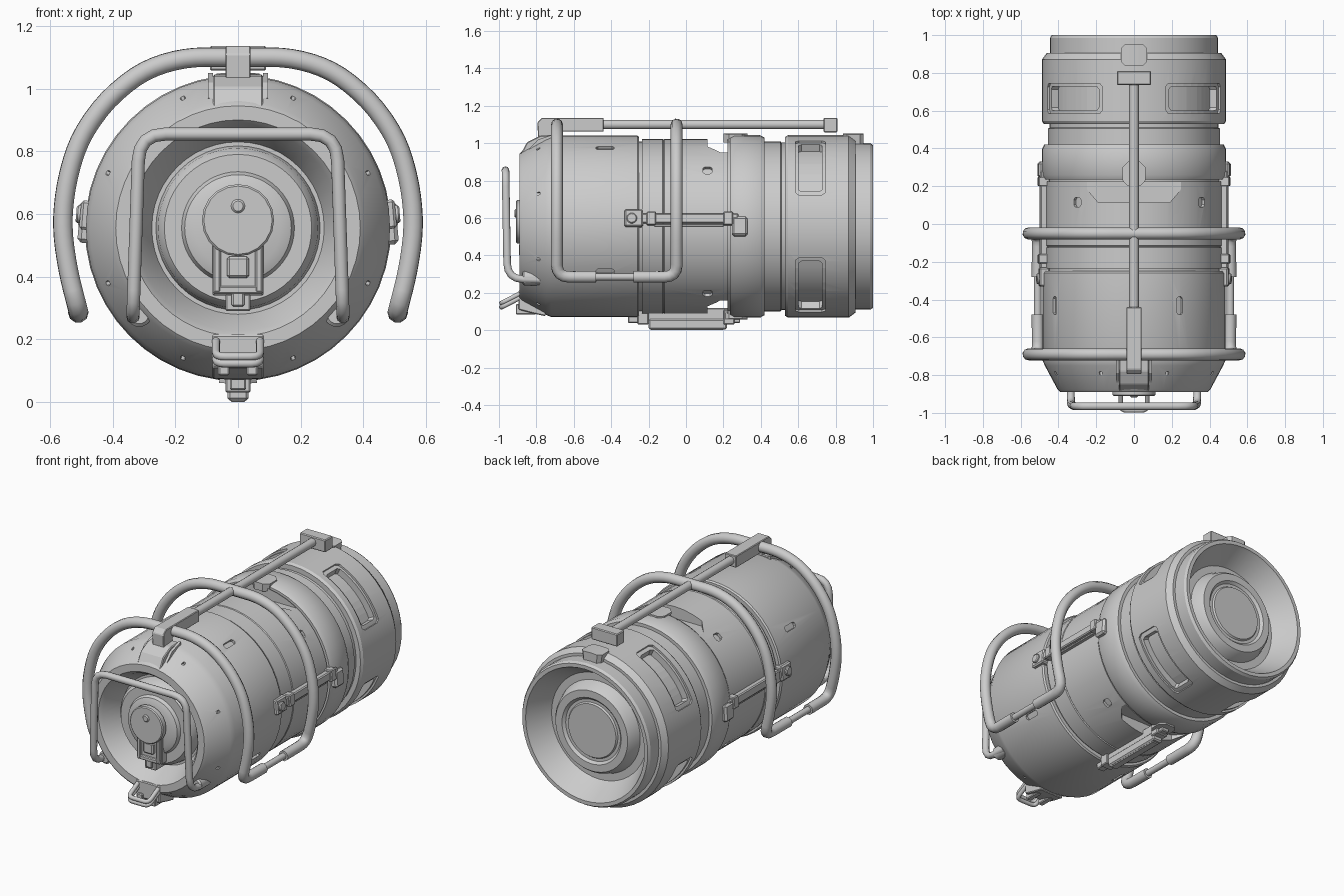
import bpy, bmesh
from math import sin, cos, pi, radians
from mathutils import Vector, Matrix

if "Cube" in bpy.data.objects:
    bpy.data.objects.remove(bpy.data.objects["Cube"])

CZ = 0.555  # height of the canister axis


def make(name, verts, faces, bevel=0, matrix=None):
    bm = bmesh.new()
    vs = [bm.verts.new(v) for v in verts]
    for f in faces:
        bm.faces.new([vs[i] for i in f])
    bmesh.ops.recalc_face_normals(bm, faces=bm.faces)
    if bevel:
        bmesh.ops.bevel(bm, geom=bm.edges[:], offset=bevel, segments=1, affect='EDGES')
    me = bpy.data.meshes.new(name)
    bm.to_mesh(me)
    bm.free()
    if matrix:
        me.transform(matrix)
    ob = bpy.data.objects.new(name, me)
    bpy.context.collection.objects.link(ob)
    return ob


def select(ob):
    bpy.ops.object.select_all(action='DESELECT')
    ob.select_set(True)
    bpy.context.view_layer.objects.active = ob


def smooth(ob, angle=32):
    select(ob)
    bpy.ops.object.shade_smooth_by_angle(angle=radians(angle))
    return ob


def prism(name, pts, lo, hi, axis, bevel=0):
    n = len(pts)
    co = (lambda p, t: (t, p[0], p[1])) if axis == 'X' else (lambda p, t: (p[0], p[1], t))
    verts = [co(p, t) for t in (lo, hi) for p in pts]
    faces = [range(n), range(n, 2 * n)] + [(i, (i + 1) % n, n + (i + 1) % n, n + i) for i in range(n)]
    return make(name, verts, faces, bevel)


def box(name, x0, x1, y0, y1, z0, z1, bevel=0.005, matrix=None):
    verts = [(x, y, z) for z in (z0, z1) for x, y in ((x0, y0), (x1, y0), (x1, y1), (x0, y1))]
    faces = [(0, 1, 2, 3), (4, 5, 6, 7)] + [(i, (i + 1) % 4, 4 + (i + 1) % 4, 4 + i) for i in range(4)]
    return make(name, verts, faces, bevel, matrix)


def lathe(name, prof, seg=24, x=0, z=CZ, matrix=None):
    """Solid of revolution about y; prof is (y, r) from axis to axis."""
    verts, rings, faces = [], [], []
    for y, r in prof:
        k = 1 if r == 0 else seg
        rings.append([len(verts) + i for i in range(k)])
        verts += [(x + r * cos(2 * pi * i / seg), y, z + r * sin(2 * pi * i / seg)) for i in range(k)]
    for a, b in zip(rings, rings[1:]):
        for i in range(seg):
            f = [a[i % len(a)], a[(i + 1) % len(a)], b[(i + 1) % len(b)], b[i % len(b)]]
            faces.append(list(dict.fromkeys(f)))
    return smooth(make(name, verts, faces, 0, matrix))


def disc(name, y0, y1, r, x=0, z=CZ, c=0.006, matrix=None):
    return lathe(name, [(y0, 0), (y0, r - c), (y0 + c, r), (y1, r), (y1, 0)], 20, x, z, matrix)


def arc_box(name, y0, y1, r0, r1, a0, a1, c=0.0, steps=8):
    """Block wrapped round the body axis, with clipped corners of size c."""
    d = c / r1 * 180 / pi
    angs = [a0] + [a0 + d + (a1 - a0 - 2 * d) * i / steps for i in range(steps + 1)] + [a1] if c else \
        [a0 + (a1 - a0) * i / steps for i in range(steps + 1)]
    verts, faces = [], []
    for i, a in enumerate(angs):
        k = c if i in (0, len(angs) - 1) else 0
        t = radians(a)
        verts += [(r * cos(t), y, CZ + r * sin(t)) for y, r in ((y0 + k, r0), (y1 - k, r0), (y1 - k, r1), (y0 + k, r1))]
    for i in range(len(angs) - 1):
        faces += [(4 * i + j, 4 * i + (j + 1) % 4, 4 * i + 4 + (j + 1) % 4, 4 * i + 4 + j) for j in range(4)]
    e = len(verts) - 4
    return make(name, verts, faces + [(0, 1, 2, 3), (e, e + 1, e + 2, e + 3)])


def tube(name, pts, radius, fillet=0.0):
    """Round bar along pts with rounded corners."""
    P = [Vector(p) for p in pts]
    path = [P[0]]
    for a, b, c in zip(P, P[1:], P[2:]):
        k = min(fillet, (a - b).length * 0.48, (c - b).length * 0.48)
        s, e = b + (a - b).normalized() * k, b + (c - b).normalized() * k
        path += [s * (1 - t) ** 2 + b * 2 * t * (1 - t) + e * t * t for t in (0, .25, .5, .75, 1)]
    path.append(P[-1])
    cu = bpy.data.curves.new(name, 'CURVE')
    cu.dimensions, cu.bevel_depth, cu.bevel_resolution, cu.use_fill_caps = '3D', radius, 3, True
    sp = cu.splines.new('POLY')
    sp.points.add(len(path) - 1)
    for q, p in zip(sp.points, path):
        q.co = (*p, 1)
    ob = bpy.data.objects.new(name, cu)
    bpy.context.collection.objects.link(ob)
    select(ob)
    bpy.ops.object.convert(target='MESH')
    return smooth(bpy.context.object, 40)


def cut(ob, cutters):
    select(cutters[0])
    for c in cutters:
        c.select_set(True)
    bpy.ops.object.join()
    cutter = bpy.context.object
    m = ob.modifiers.new('cut', 'BOOLEAN')
    m.operation, m.solver, m.object = 'DIFFERENCE', 'EXACT', cutter
    select(ob)
    bpy.ops.object.modifier_apply(modifier='cut')
    bpy.data.objects.remove(cutter)


# canister body: front bowl and hub, outer shell sections, rear recess and hub
body = lathe('canister_body', [
    (-.86, 0), (-.86, .135), (-.845, .17), (-.825, .18), (-.825, .235), (-.80, .255), (-.75, .262), (-.75, .275),
    (-.87, .328), (-.89, .345), (-.89, .39), (-.875, .405), (-.75, .472), (-.72, .485), (-.26, .485), (-.25, .478),
    (-.25, .455), (-.235, .455), (-.235, .468), (-.125, .468), (-.12, .463), (-.115, .468), (.225, .468),
    (.225, .455), (.235, .455), (.235, .475), (.26, .488), (.395, .488), (.42, .475), (.42, .455), (.505, .455),
    (.51, .448), (.53, .448), (.53, .478), (.545, .488), (.87, .488), (.905, .462), (.905, .445), (.985, .445),
    (1, .435), (1, .412), (.985, .405), (.86, .33), (.86, .285), (.915, .265), (.935, .25), (.935, .205),
    (.92, .19), (.92, .172), (.93, .165), (.93, 0)], 48)

# recesses: windows, small slots, fixing holes, top and bottom notches
cuts = []
for q in (0, 90, 180, 270):
    cuts.append(arc_box('cut', .585, .745, .476, .6, q + 20, q + 70, .02))
    cuts.append(arc_box('cut', .09, .14, .45, .6, q + 37, q + 43, .012, 2))
    cuts.append(arc_box('cut', -.48, -.385, .47, .6, q + 58, q + 62, .01, 2))
    for a in (23, 67):
        cuts.append(arc_box('cut', -.80, -.78, .44, .6, q + a - 1, q + a + 1, .004, 2))
notch = [(-.26, .222), (-.255, .19), (-.19, .115), (.19, .115), (.255, .19), (.26, .222)]
cuts.append(prism('cut', notch, .95, 1.2, 'Z'))
cuts.append(prism('cut', notch, -.1, .16, 'Z'))
cut(body, cuts)
cut(body, [arc_box('cut', .602, .728, .435, .6, q + 23, q + 67, .015) for q in (0, 90, 180, 270)])
smooth(body)

# tabs bridging the notches and rear top plate
for a in (90, 270):
    arc_box('ring_tab', .20, .33, .45, .497, a - 7, a + 7, .03, 4)
arc_box('rear_plate', .84, .95, .44, .497, 82, 98, .02, 4)

# protective hoops, with ends bent towards each other, and links
half = [(.17, 1.1), (.3, 1.06), (.42, .965), (.51, .835), (.55, .69), (.562, .56), (.543, .42), (.508, .285)]
for name, y, end in (('front_hoop', -.69, -.48), ('middle_hoop', -.05, -.28)):
    right = [(x, y, z) for x, z in half] + [(.51, end, .285)]
    left = [(-x, yy, z) for x, yy, z in reversed(right)]
    tube(name, left + right, .032, .085)
for s in (-1, 1):
    tube('hoop_link', [(s * .51, -.5, .285), (s * .51, -.26, .285)], .02)

# spine bar with end blocks and the front bracket on the cone
tube('spine_bar', [(0, -.7, 1.1), (0, .78, 1.1)], .026)
box('spine_rear_block', -.09, .09, .735, .81, 1.058, 1.136)
prism('spine_front_block', [(-.79, 1.02), (-.795, 1.11), (-.77, 1.136), (-.44, 1.136), (-.44, 1.062),
                            (-.7, 1.062), (-.7, 1.02)], -.04, .04, 'X', .004)
prism('front_bracket', [(-.70, .98), (-.70, 1.045), (-.78, 1.04), (-.85, 1.005), (-.885, .94), (-.875, .92),
                        (-.75, .92)], -.08, .08, 'X', .005)
for s in (-1, 1):
    prism('bracket_cheek', [(-.70, .98), (-.70, 1.05), (-.79, 1.02), (-.84, .97), (-.8, .95)],
          s * .087 - .008, s * .087 + .008, 'X')

# front handle and its sockets
side = [(.335, -.78, .27), (.335, -.955, .275), (.315, -.965, .855)]
tube('front_handle', side + [(-x, y, z) for x, y, z in reversed(side)], .021, .085)
for s in (-1, 1):
    lathe('handle_socket', [(-.875, 0), (-.875, .03), (-.865, .04), (-.78, .04), (-.78, 0)], 20, s * .315, .28)

# front valve: round cap with bolt, latch housing below
disc('valve_cap', -.91, -.875, .115, 0, .58)
disc('valve_stem', -.885, -.84, .09, 0, .58)
disc('valve_bolt', -.918, -.90, .022, 0, .625)
box('valve_plate', -.082, .082, -.87, -.77, .34, .55)
for s in (-1, 1):
    box('valve_rail', s * .067 - .012, s * .067 + .012, -.89, -.82, .35, .52)
box('valve_lower_bar', -.08, .08, -.888, -.82, .345, .37)
box('valve_button', -.035, .035, -.893, -.85, .395, .465, .008)
box('valve_catch', -.04, .04, -.87, -.74, .29, .345)
box('valve_catch_pin', -.02, .02, -.885, -.80, .305, .355)

# bottom front bracket and pull loop
prism('lower_bracket', [(-.895, .11), (-.895, .215), (-.75, .22), (-.75, .075), (-.82, .09)], -.082, .082, 'X', .005)
for dz in (0, -.022):
    tube('pull_loop', [(-.07, -.87, .205 + dz), (-.07, -.986, .145 + dz), (.07, -.986, .145 + dz),
                       (.07, -.87, .205 + dz)], .013, .03)
for s in (-1, 1):
    box('loop_hinge', s * .045 - .018, s * .045 + .018, -.91, -.80, .085, .14)

# latches: both sides and underneath (local x = tangent, z = radius)
for s in (-1, 1):
    M = Matrix.Translation((0, 0, CZ)) @ Matrix.Rotation(s * radians(85), 4, 'Y')
    box('side_latch_head', -.048, .045, -.33, -.23, .45, .505, .008, M)
    box('side_latch_arm', -.026, .026, -.25, .28, .45, .5, .006, M)
    box('side_latch_rail', s * .035 - .006, s * .035 + .006, -.17, .2, .45, .485, .002, M)
    for y in (-.21, .2):
        box('side_latch_lug', -.036, .036, y, y + .05, .45, .51, .005, M)
    box('side_latch_tail', s * .04 - .05, s * .04 + .055, .245, .33, .45, .507, .012, M)
    disc('side_latch_bolt', -.518, -.48, .028, 0, 0, .005,
         M @ Matrix.Translation((0, -.29, 0)) @ Matrix.Rotation(radians(-90), 4, 'X'))
box('bottom_latch_base', -.026, .026, -.31, .29, .02, .1, .005).data.transform(Matrix.Translation((0, 0, .018)))
box('bottom_latch_arm', -.034, .034, -.2, .22, .005, .06, .008)
for y in (-.23, .23):
    box('bottom_latch_lug', -.04, .04, y - .03, y + .03, .03, .11)
box('bottom_latch_grip', -.025, .025, -.19, .2, 0, .03)
